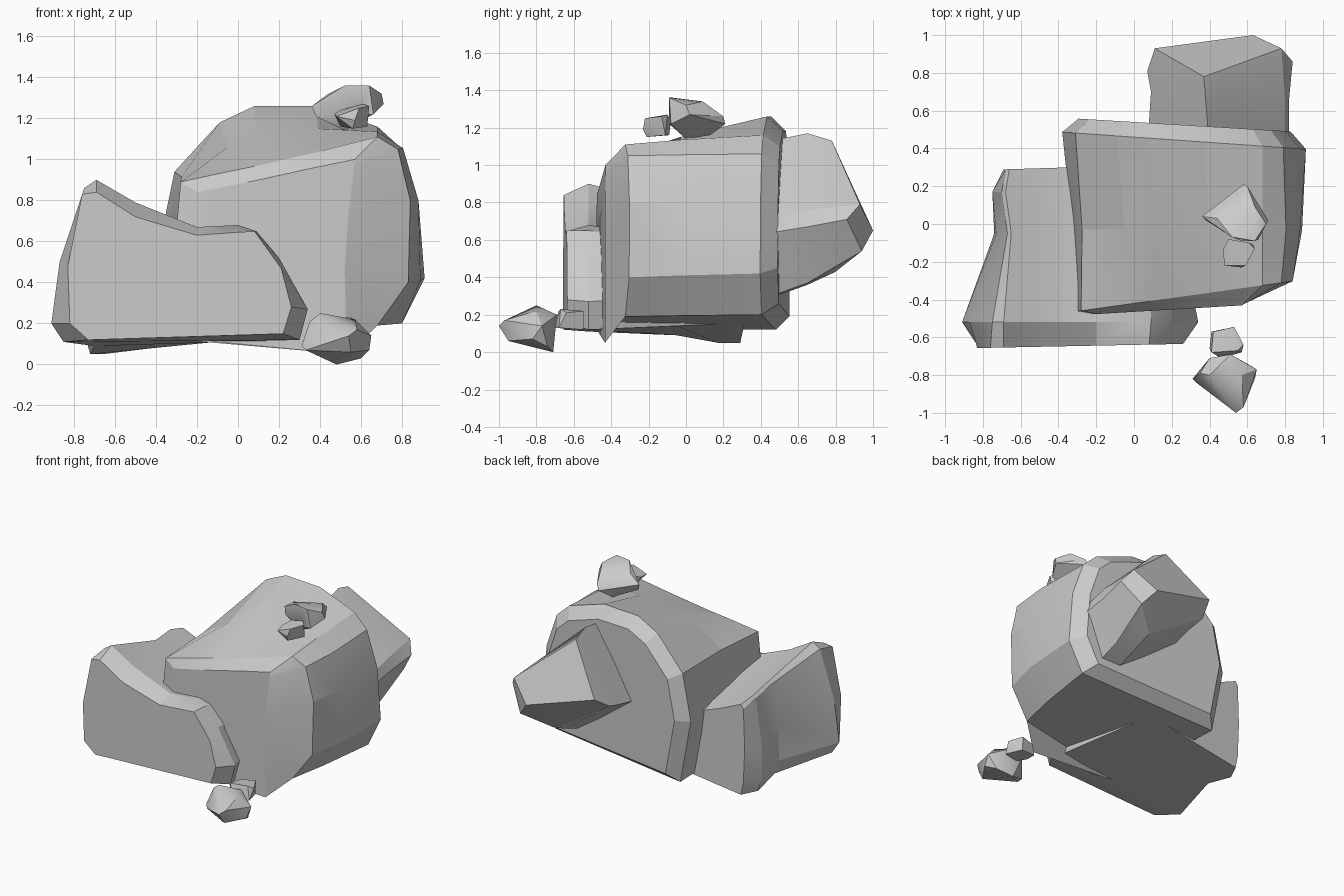
import bpy, bmesh, math


def finish(name, bm, angle=22):
    bmesh.ops.recalc_face_normals(bm, faces=bm.faces[:])
    mesh = bpy.data.meshes.new(name)
    bm.to_mesh(mesh)
    bm.free()
    ob = bpy.data.objects.new(name, mesh)
    bpy.context.collection.objects.link(ob)
    bpy.ops.object.select_all(action='DESELECT')
    ob.select_set(True)
    bpy.context.view_layer.objects.active = ob
    bpy.ops.object.shade_smooth_by_angle(angle=math.radians(angle))
    return ob


def bridge(bm, rows):
    n = len(rows[0])
    for a, b in zip(rows, rows[1:]):
        for i in range(n):
            j = (i + 1) % n
            bm.faces.new((a[i], a[j], b[j], b[i]))
    bm.faces.new(rows[0])


def loft(name, rings, angle=22):
    """Rings are (y, skew, [(x, z)...]); each point sits at y + skew * x."""
    bm = bmesh.new()
    rows = [[bm.verts.new((x, y + k * x, z)) for x, z in pts] for y, k, pts in rings]
    bridge(bm, rows)
    bm.faces.new(rows[-1])
    return finish(name, bm, angle)


def hull(name, pts):
    bm = bmesh.new()
    for p in pts:
        bm.verts.new(p)
    bmesh.ops.convex_hull(bm, input=bm.verts[:])
    loose = [v for v in bm.verts if not v.link_faces]
    bmesh.ops.delete(bm, geom=loose, context='VERTS')
    return finish(name, bm, 32)


# Large central boulder, chamfered front and back
front = [(-.28, .12), (-.31, .55), (-.28, .89), (-.05, .94), (.1, .97), (.4, 1.04),
         (.68, 1.11), (.78, 1.05), (.84, .8), (.83, .4), (.68, .19)]
outline = [(-.29, .12), (-.38, .6), (-.31, .94), (-.09, 1.18), (.08, 1.26), (.38, 1.26),
           (.68, 1.16), (.79, 1.06), (.88, .8), (.91, .42), (.8, .2)]
# Slightly waisted on the left, bulging on the right
middle = [((a + c) / 2 + (.02 if a < 0 or a > .75 else 0), (b + d) / 2) for (a, b), (c, d) in zip(front, outline)]
back = [(.28 + (x - .28) * .87, .66 + (z - .66) * .87) for x, z in outline]
loft("main_boulder", [
    (-.465, .06, [(-.2, .12), (-.22, .5), (-.2, .84), (-.05, .87), (.1, .9), (.35, .955),
                  (.57, 1.0), (.565, .95), (.535, .7), (.52, .45), (.53, .05)]),
    (-.42, .14, front),
    (-.03, 0, middle),
    (.46, -.07, outline),
    (.54, -.06, back),
], 15)

# Left boulder with a peaked outer side, running into the main one
loft("left_boulder", [
    (-.64, .02, [(-.73, .12), (-.82, .2), (-.83, .48), (-.76, .83), (-.69, .84), (-.5, .72),
                 (-.2, .63), (.0, .645), (.08, .65), (.21, .47), (.26, .28), (.22, .15)]),
    (-.52, 0, [(-.85, .11), (-.91, .2), (-.87, .5), (-.75, .86), (-.69, .9), (-.5, .79),
               (-.2, .67), (.0, .68), (.09, .65), (.2, .52), (.34, .27), (.3, .12)]),
    (-.05, 0, [(-.70, .09), (-.74, .2), (-.73, .45), (-.67, .75), (-.65, .77), (-.5, .7),
               (-.2, .61), (0, .6), (.09, .58), (.2, .5), (.25, .3), (.2, .14)]),
    (.17, 0, [(-.72, .05), (-.75, .15), (-.75, .4), (-.70, .74), (-.68, .76), (-.5, .68),
              (-.2, .58), (0, .55), (.09, .5), (.15, .45), (.2, .3), (.15, .15)]),
    (.31, .03, [(-.66, .05), (-.68, .15), (-.69, .4), (-.68, .70), (-.66, .73), (-.5, .66),
                (-.2, .55), (0, .5), (.05, .45), (.1, .4), (.1, .3), (.05, .15)]),
])

# Back boulder: a box on edge whose end leans backwards
bm = bmesh.new()
rings = [
    [(.40, .4, 1.12), (.80, .4, .70), (.82, .4, .63), (.70, .4, .28), (.55, .4, .27), (.07, .4, .62)],
    [(.38, .65, 1.17), (.80, .65, .76), (.82, .65, .67), (.70, .65, .37), (.55, .65, .36), (.09, .70, .68)],
    [(.37, .78, 1.13), (.78, .93, .79), (.84, .86, .71), (.72, .94, .54), (.54, .80, .43), (.07, .81, .72)],
]
rows = [[bm.verts.new(p) for p in r] for r in rings]
bridge(bm, rows)
tip, left = bm.verts.new((.63, 1.0, .65)), bm.verts.new((.11, .93, .80))
top, r1, r2, b1, b2, l0 = rows[-1]
for f in ((top, r1, tip, left), (r1, r2, b1, tip), (tip, b1, b2), (tip, b2, l0, left), (left, l0, top)):
    bm.faces.new(f)
finish("back_boulder", bm)

# Pair of stones resting on top
hull("top_stone_large", [
    (.36, .04, 1.26), (.38, .02, 1.21), (.44, .03, 1.32), (.52, -.07, 1.36), (.64, -.09, 1.36),
    (.70, .0, 1.32), (.71, .02, 1.27), (.64, .09, 1.34), (.60, .20, 1.26), (.58, .21, 1.22),
    (.52, .13, 1.16), (.52, .0, 1.14), (.66, -.08, 1.22), (.57, -.09, 1.22)])
hull("top_stone_small", [
    (.47, -.14, 1.22), (.48, -.22, 1.21), (.57, -.23, 1.19), (.59, -.22, 1.25), (.64, -.13, 1.26),
    (.63, -.11, 1.16), (.50, -.08, 1.24), (.50, -.09, 1.16), (.56, -.21, 1.15), (.61, -.1, 1.27)])

# Pair of stones on the ground in front
hull("ground_stone_large", [
    (.31, -.82, .09), (.33, -.84, .07), (.35, -.79, .21), (.40, -.80, .25), (.40, -.71, .17),
    (.51, -.69, .20), (.57, -.80, .22), (.65, -.77, .14), (.64, -.82, .07), (.58, -.97, .17),
    (.54, -1.0, .14), (.55, -.95, .06), (.48, -.71, .0), (.60, -.74, .03), (.38, -.85, .19)])
hull("ground_stone_small", [
    (.41, -.57, .13), (.42, -.57, .21), (.53, -.545, .22), (.53, -.55, .12), (.58, -.64, .21),
    (.57, -.68, .13), (.46, -.71, .13), (.41, -.68, .22), (.40, -.66, .14), (.55, -.67, .23)])
